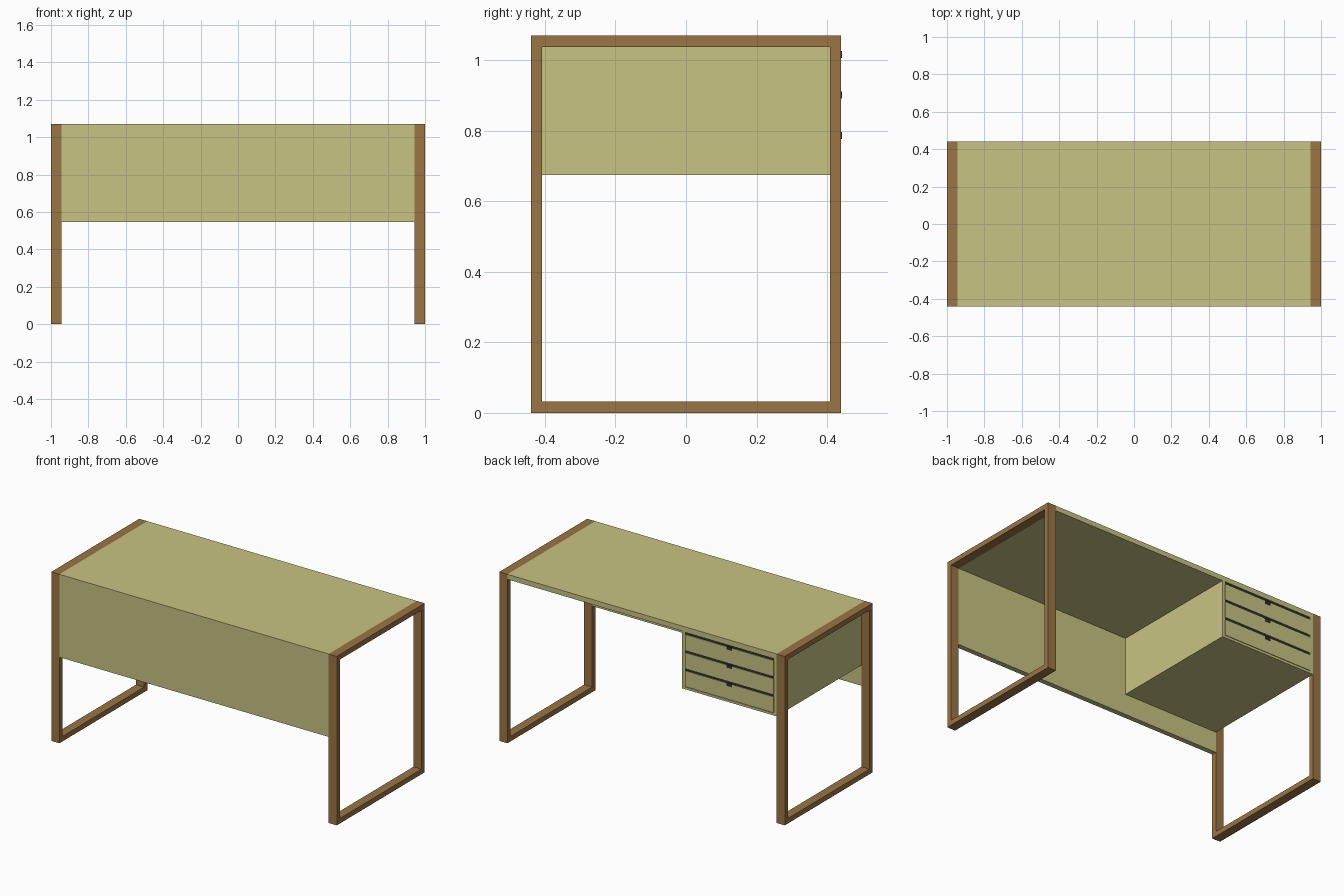
import bpy
import bmesh

cube = bpy.data.objects.get("Cube")
if cube:
    bpy.data.objects.remove(cube, do_unlink=True)


def material(name, rgb):
    mat = bpy.data.materials.new(name)
    mat.use_nodes = True
    color = (*rgb, 1)
    mat.diffuse_color = color
    mat.node_tree.nodes["Principled BSDF"].inputs["Base Color"].default_value = color
    return mat


PALE = material("pale_laminate", (0.58, 0.55, 0.225))
WOOD = material("brown_wood", (0.323, 0.178, 0.058))
DARK = material("dark_gap", (0.03, 0.03, 0.036))


def finish(name, bm, mat):
    bmesh.ops.recalc_face_normals(bm, faces=bm.faces)
    mesh = bpy.data.meshes.new(name)
    bm.to_mesh(mesh)
    bm.free()
    mesh.materials.append(mat)
    obj = bpy.data.objects.new(name, mesh)
    bpy.context.collection.objects.link(obj)
    return obj


def box(name, xs, ys, zs, mat):
    """Box spanning the given (low, high) ranges."""
    bm = bmesh.new()
    bmesh.ops.create_cube(bm, size=1)
    for v in bm.verts:
        v.co = [r[0] if c < 0 else r[1] for c, r in zip(v.co, (xs, ys, zs))]
    return finish(name, bm, mat)


def ring_frame(name, x0, x1, half_depth, height, bar, mat):
    """Rectangular leg loop, drawn as a flat ring and extruded along x."""
    bm = bmesh.new()
    signs = ((-1, 0), (1, 0), (1, 1), (-1, 1))
    outer = [bm.verts.new((x0, s * half_depth, t * height)) for s, t in signs]
    inner = [bm.verts.new((x0, s * (half_depth - bar), bar + t * (height - 2 * bar)))
             for s, t in signs]
    for i in range(4):
        j = (i + 1) % 4
        bm.faces.new((outer[i], outer[j], inner[j], inner[i]))
    out = bmesh.ops.extrude_face_region(bm, geom=bm.faces[:])
    moved = [g for g in out["geom"] if isinstance(g, bmesh.types.BMVert)]
    bmesh.ops.translate(bm, verts=moved, vec=(x1 - x0, 0, 0))
    return finish(name, bm, mat)


HEIGHT, DEPTH, BAR = 1.07, 0.44, 0.032
INNER = 0.943
UNDER = HEIGHT - BAR

# Leg loops at both ends
ring_frame("left_leg_frame", INNER, 1, DEPTH, HEIGHT, BAR, WOOD)
ring_frame("right_leg_frame", -1, -INNER, DEPTH, HEIGHT, BAR, WOOD)

# Desk top and front modesty panel
box("desk_top", (-INNER, INNER), (-DEPTH, DEPTH), (UNDER, HEIGHT), PALE)
box("front_panel", (-INNER, INNER), (-DEPTH, BAR - DEPTH), (0.545, UNDER), PALE)

# Drawer cabinet: side and bottom boards around a dark, slightly recessed core
X0, X1, FLOOR, SIDE, LIP = -INNER, -0.28, 0.675, 0.02, 0.015
ys = (BAR - DEPTH, DEPTH)
box("cabinet_outer_side", (X0, X0 + SIDE), ys, (FLOOR, UNDER), PALE)
box("cabinet_inner_side", (X1 - SIDE, X1), ys, (FLOOR, UNDER), PALE)
box("cabinet_bottom", (X0 + SIDE, X1 - SIDE), ys, (FLOOR, FLOOR + LIP), PALE)
box("cabinet_core", (X0 + SIDE, X1 - SIDE), (ys[0], DEPTH - 0.004),
    (FLOOR + LIP, UNDER), DARK)

# Drawer fronts with a finger gap above each and a small pull at the centre
PITCH, GAP, SEAM = 0.115, 0.016, 0.003
mid = (X0 + X1) / 2
for i in range(3):
    top = UNDER - GAP - i * PITCH
    box(f"drawer_front_{i + 1}", (X0 + SIDE + SEAM, X1 - SIDE - SEAM),
        (DEPTH - 0.004, DEPTH), (top - PITCH + GAP, top), PALE)
    box(f"drawer_pull_{i + 1}", (mid - 0.02, mid + 0.02),
        (DEPTH - 0.004, DEPTH + 0.002), (top - 0.016, top + 0.004), DARK)
